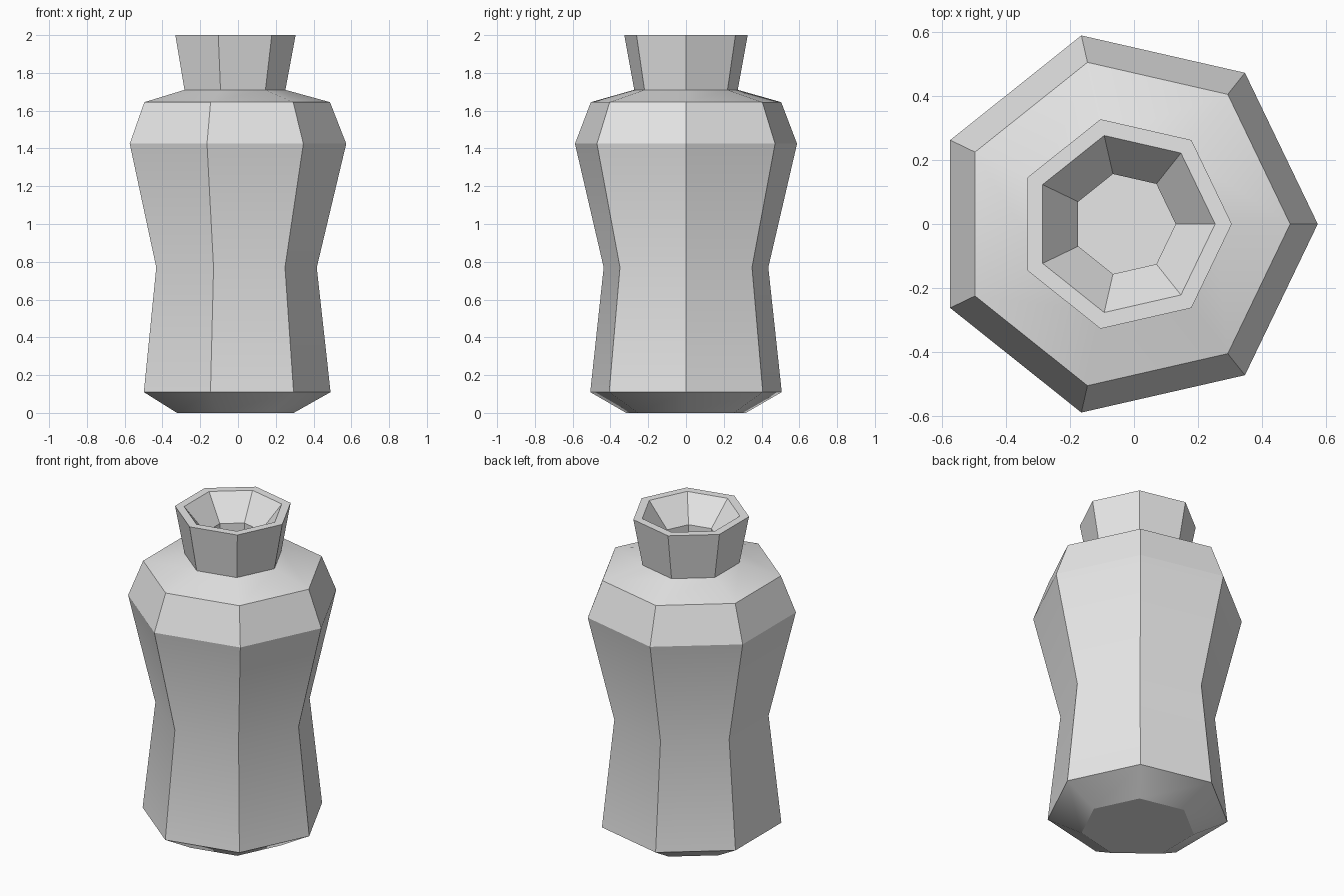
import bpy
import bmesh
from math import cos, sin, tau, radians

cube = bpy.data.objects.get("Cube")
if cube:
    bpy.data.objects.remove(cube, do_unlink=True)

SIDES = 7
CENTRE_X = -0.03

# Profile as (radius, height): foot, body, shoulder, neck, then the hollow mouth
PROFILE = [
    (0.325, 0.0), (0.52, 0.11), (0.447, 0.77), (0.603, 1.425),
    (0.517, 1.645), (0.281, 1.71), (0.335, 2.0),
    (0.283, 2.0), (0.16, 1.85), (0.16, 1.5),
]


def material(name, colour):
    mat = bpy.data.materials.new(name)
    mat.use_nodes = True
    mat.diffuse_color = colour
    mat.node_tree.nodes["Principled BSDF"].inputs["Base Color"].default_value = colour
    return mat


def lathe(name, profile, mat):
    """Sweep a profile around a faceted axis, closing both ends."""
    bm = bmesh.new()
    rings = []
    for radius, z in profile:
        rings.append([
            bm.verts.new((CENTRE_X + radius * cos(tau * i / SIDES),
                          radius * sin(tau * i / SIDES), z))
            for i in range(SIDES)
        ])
    for low, high in zip(rings, rings[1:]):
        for i in range(SIDES):
            j = (i + 1) % SIDES
            bm.faces.new((low[i], low[j], high[j], high[i]))
    bm.faces.new(rings[0][::-1])   # underside
    bm.faces.new(rings[-1])        # floor of the hollow
    mesh = bpy.data.meshes.new(name)
    bm.to_mesh(mesh)
    bm.free()
    mesh.materials.append(mat)
    obj = bpy.data.objects.new(name, mesh)
    bpy.context.collection.objects.link(obj)
    return obj


bottle = lathe("bottle", PROFILE, material("pale grey", (0.8, 0.8, 0.8, 1.0)))

# Keep the strong facet edges crisp, blend the shallow ones
bpy.ops.object.select_all(action="DESELECT")
bottle.select_set(True)
bpy.context.view_layer.objects.active = bottle
bpy.ops.object.shade_smooth_by_angle(angle=radians(30))
